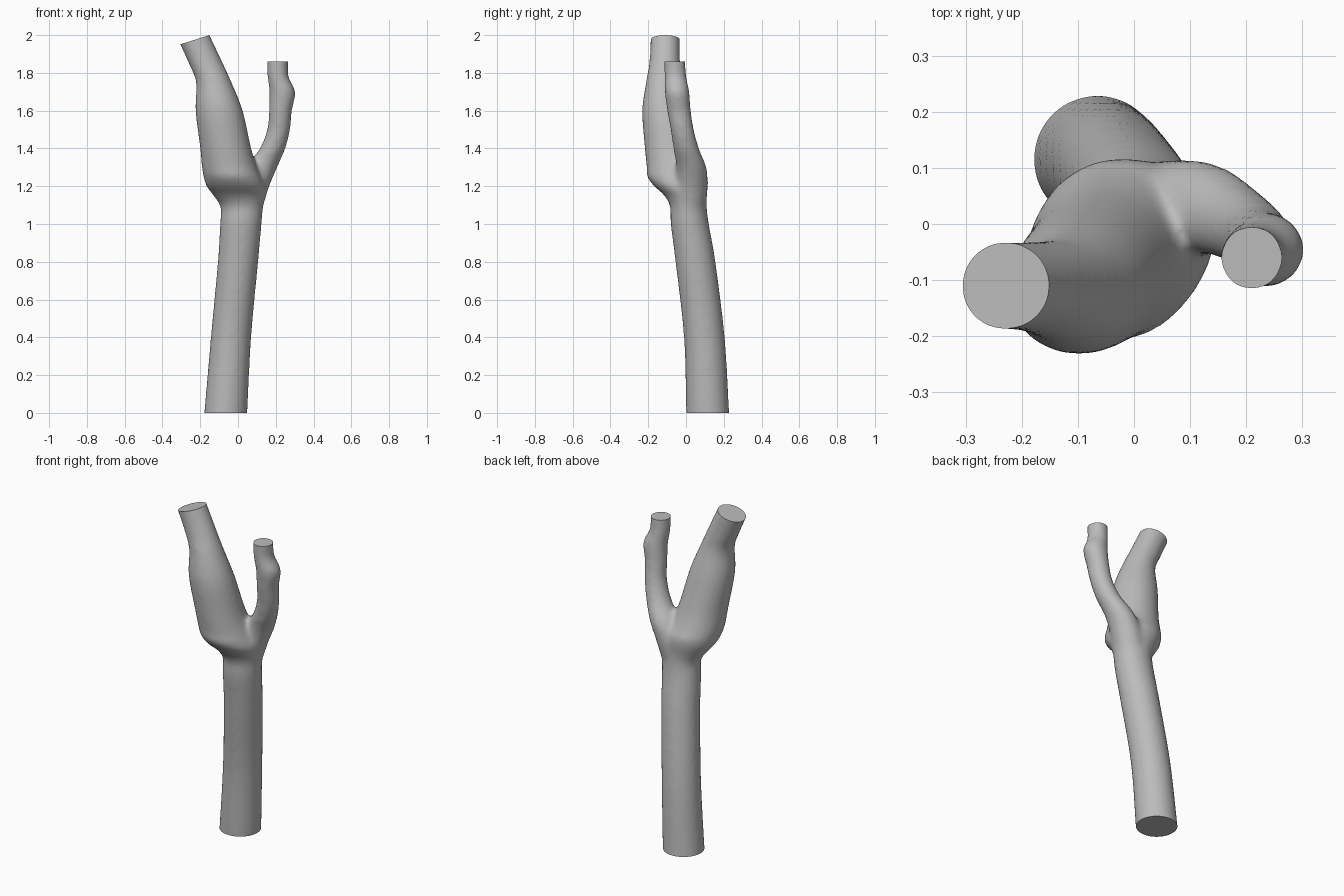
import bpy, bmesh, math
from mathutils import Vector

cube = bpy.data.objects.get("Cube")
if cube:
    bpy.data.objects.remove(cube, do_unlink=True)

SIDES = 48
STEPS = 8

grey = bpy.data.materials.new("plain grey")
grey.use_nodes = True
tone = (0.5, 0.5, 0.5, 1)
grey.diffuse_color = tone
grey.node_tree.nodes["Principled BSDF"].inputs["Base Color"].default_value = tone


def spline(points):
    """Catmull-Rom samples through the section list."""
    pts = [Vector(p) for p in points]
    pts = [2 * pts[0] - pts[1]] + pts + [2 * pts[-1] - pts[-2]]
    out = []
    for a, b, c, d in zip(pts, pts[1:], pts[2:], pts[3:]):
        for i in range(STEPS):
            t = i / STEPS
            out.append(0.5 * (2 * b + (c - a) * t + (2 * a - 5 * b + 4 * c - d) * t * t
                              + (3 * b - a - 3 * c + d) * t ** 3))
    return out + [pts[-2]]


def tube(name, sections):
    """Closed tube from level elliptical sections (z, x, y, rx, ry)."""
    bm = bmesh.new()
    rings = []
    for z, x, y, rx, ry in spline(sections):
        angles = [2 * math.pi * k / SIDES for k in range(SIDES)]
        rings.append([bm.verts.new((x + rx * math.cos(a), y + ry * math.sin(a), z))
                      for a in angles])
    for low, high in zip(rings, rings[1:]):
        for k in range(SIDES):
            n = (k + 1) % SIDES
            bm.faces.new((low[k], low[n], high[n], high[k]))
    bm.faces.new(rings[0][::-1])
    bm.faces.new(rings[-1])
    mesh = bpy.data.meshes.new(name)
    bm.to_mesh(mesh)
    bm.free()
    obj = bpy.data.objects.new(name, mesh)
    bpy.context.collection.objects.link(obj)
    return obj


# Trunk, swelling into the bulb and the wide branch
vessel = tube("branching_vessel", [
    (-0.1, -0.075, 0.12, 0.115, 0.115),
    (0, -0.065, 0.115, 0.114, 0.114),
    (0.4, -0.037, 0.097, 0.107, 0.108),
    (0.8, 0, 0.05, 0.107, 0.106),
    (1.0, 0.015, 0.02, 0.11, 0.101),
    (1.09, 0.02, 0.013, 0.113, 0.097),
    (1.15, 0.005, -0.002, 0.135, 0.112),
    (1.2, -0.012, -0.026, 0.155, 0.142),
    (1.25, -0.03, -0.045, 0.152, 0.16),
    (1.3, -0.045, -0.058, 0.146, 0.15),
    (1.4, -0.065, -0.08, 0.135, 0.138),
    (1.6, -0.1, -0.11, 0.125, 0.122),
    (1.75, -0.128, -0.118, 0.094, 0.094),
    (1.85, -0.17, -0.113, 0.091, 0.082),
    (1.975, -0.228, -0.11, 0.09, 0.078),
    (2.1, -0.285, -0.11, 0.09, 0.078)])

# Slim side branch
branch = tube("slim_branch", [
    (1.0, 0.02, 0.02, 0.08, 0.08),
    (1.1, 0.045, 0.022, 0.09, 0.085),
    (1.2, 0.078, 0.028, 0.088, 0.087),
    (1.3, 0.125, 0.028, 0.083, 0.08),
    (1.4, 0.183, 0.001, 0.068, 0.068),
    (1.5, 0.215, -0.02, 0.061, 0.062),
    (1.6, 0.225, -0.037, 0.061, 0.063),
    (1.7, 0.235, -0.047, 0.069, 0.065),
    (1.78, 0.212, -0.056, 0.056, 0.058),
    (1.86, 0.21, -0.06, 0.055, 0.057),
    (1.95, 0.21, -0.065, 0.055, 0.057)])
branch.hide_render = True

# Merge and soften the junction
union = vessel.modifiers.new("union", "BOOLEAN")
union.operation = "UNION"
union.object = branch
remesh = vessel.modifiers.new("remesh", "REMESH")
remesh.mode = "VOXEL"
remesh.voxel_size = 0.012
soften = vessel.modifiers.new("soften", "SMOOTH")
soften.factor = 0.5
soften.iterations = 14
bpy.context.view_layer.update()
graph = bpy.context.evaluated_depsgraph_get()
merged = bpy.data.meshes.new_from_object(vessel.evaluated_get(graph))
vessel.modifiers.clear()
vessel.data = merged
bpy.data.objects.remove(branch, do_unlink=True)

# Trim the three ends flat and cap them
bm = bmesh.new()
bm.from_mesh(merged)


def trim(point, normal, inside):
    faces = [f for f in bm.faces if inside(f.calc_center_median())]
    edges = {e for f in faces for e in f.edges}
    verts = {v for f in faces for v in f.verts}
    bmesh.ops.bisect_plane(bm, geom=faces + list(edges) + list(verts),
                           plane_co=point, plane_no=normal, clear_outer=True)
    rim = [e for e in bm.edges if e.is_boundary]
    bmesh.ops.holes_fill(bm, edges=rim, sides=0)


trim((0, 0, 0), (0, 0, -1), lambda c: c.z < 0.3)
trim((0.21, -0.06, 1.86), (0, 0, 1), lambda c: c.x > 0.08 and c.z > 1.7)
trim((-0.23, -0.11, 1.975), (-0.3, 0, 0.95), lambda c: c.x < 0.05 and c.z > 1.8)
bmesh.ops.recalc_face_normals(bm, faces=bm.faces[:])
bm.to_mesh(merged)
bm.free()

merged.materials.clear()
merged.materials.append(grey)
bpy.ops.object.select_all(action="DESELECT")
vessel.select_set(True)
bpy.context.view_layer.objects.active = vessel
bpy.ops.object.shade_smooth_by_angle(angle=math.radians(40))
